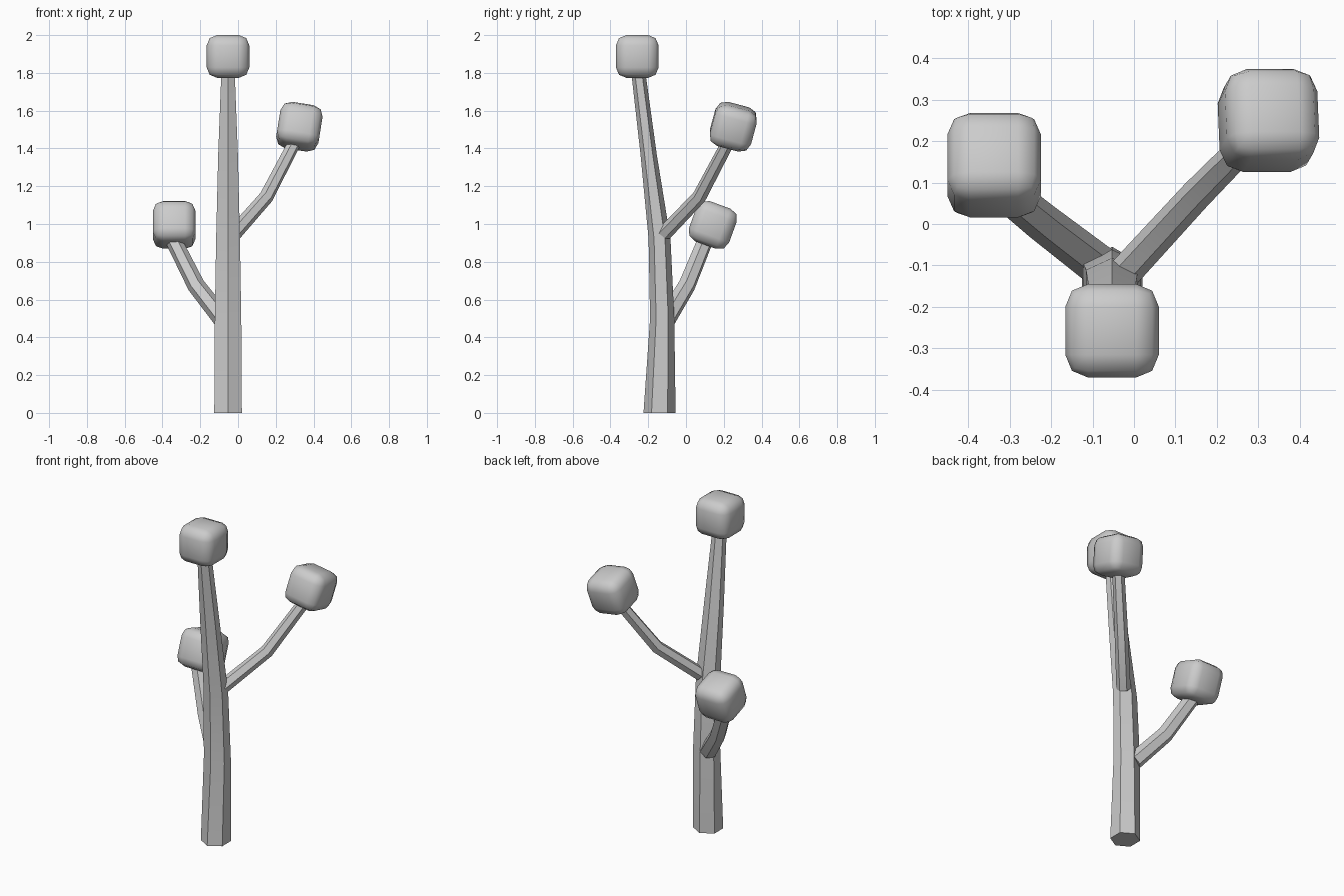
import bpy, bmesh, math
from mathutils import Vector, Matrix

if "Cube" in bpy.data.objects:
    bpy.data.objects.remove(bpy.data.objects["Cube"])


def finish(name, bm, angle):
    bmesh.ops.recalc_face_normals(bm, faces=bm.faces[:])
    mesh = bpy.data.meshes.new(name)
    bm.to_mesh(mesh)
    bm.free()
    obj = bpy.data.objects.new(name, mesh)
    bpy.context.collection.objects.link(obj)
    bpy.ops.object.select_all(action='DESELECT')
    obj.select_set(True)
    bpy.context.view_layer.objects.active = obj
    bpy.ops.object.shade_smooth_by_angle(angle=math.radians(angle))
    return obj


def skin(name, rings):
    """Join hexagonal rings into a closed tube."""
    bm = bmesh.new()
    loops = [[bm.verts.new(p) for p in ring] for ring in rings]
    for a, b in zip(loops, loops[1:]):
        for i in range(6):
            j = (i + 1) % 6
            bm.faces.new((a[i], a[j], b[j], b[i]))
    bm.faces.new(loops[0])
    bm.faces.new(loops[-1])
    return finish(name, bm, 30)


def branch(name, points, radii):
    """Six-sided tube along a path lying in a vertical plane."""
    pts = [Vector(p) for p in points]
    flat = pts[-1] - pts[0]
    side = Vector((-flat.y, flat.x, 0)).normalized()
    rings = []
    for k, (p, r) in enumerate(zip(pts, radii)):
        d = (pts[min(k + 1, len(pts) - 1)] - pts[max(k - 1, 0)]).normalized()
        up = d.cross(side)
        rings.append([p + r * (side * math.cos(i * math.pi / 3)
                               + up * math.sin(i * math.pi / 3)) for i in range(6)])
    return skin(name, rings)


def foliage(name, loc, tilt):
    """Rounded cube of leaves."""
    bm = bmesh.new()
    bmesh.ops.create_cube(bm, size=0.226)
    bmesh.ops.bevel(bm, geom=bm.edges[:], offset=0.055, segments=2,
                    profile=0.5, affect='EDGES')
    obj = finish(name, bm, 60)
    obj.location = loc
    obj.rotation_euler = [math.radians(a) for a in tilt]
    return obj


# Trunk: z, centre y, half width in x, half depth in y
trunk = [(0, -0.14, 0.073, 0.085), (0.5, -0.126, 0.070, 0.064),
         (0.92, -0.14, 0.063, 0.058), (1.37, -0.198, 0.052, 0.043),
         (1.84, -0.257, 0.034, 0.037)]
rings = []
for z, y, hx, hy in trunk:
    rings.append([Vector((-0.053 + hx / 0.866 * math.cos(math.radians(30 + 60 * i)),
                          y + hy * math.sin(math.radians(30 + 60 * i)), z))
                  for i in range(6)])
skin("trunk", rings)

# Side branches
branch("right_branch", [(-0.02, -0.115, 0.95), (0.15, 0.07, 1.143), (0.31, 0.232, 1.45)],
       [0.040, 0.038, 0.034])
branch("left_branch", [(-0.085, -0.10, 0.50), (-0.222, 0.005, 0.675), (-0.345, 0.105, 0.92)],
       [0.050, 0.047, 0.043])

# Foliage blocks
foliage("top_foliage", (-0.053, -0.258, 1.887), (0, 0, 0))
foliage("right_foliage", (0.325, 0.25, 1.515), (-15, 9, 0))
foliage("left_foliage", (-0.338, 0.142, 0.995), (-20, 0, 0))
